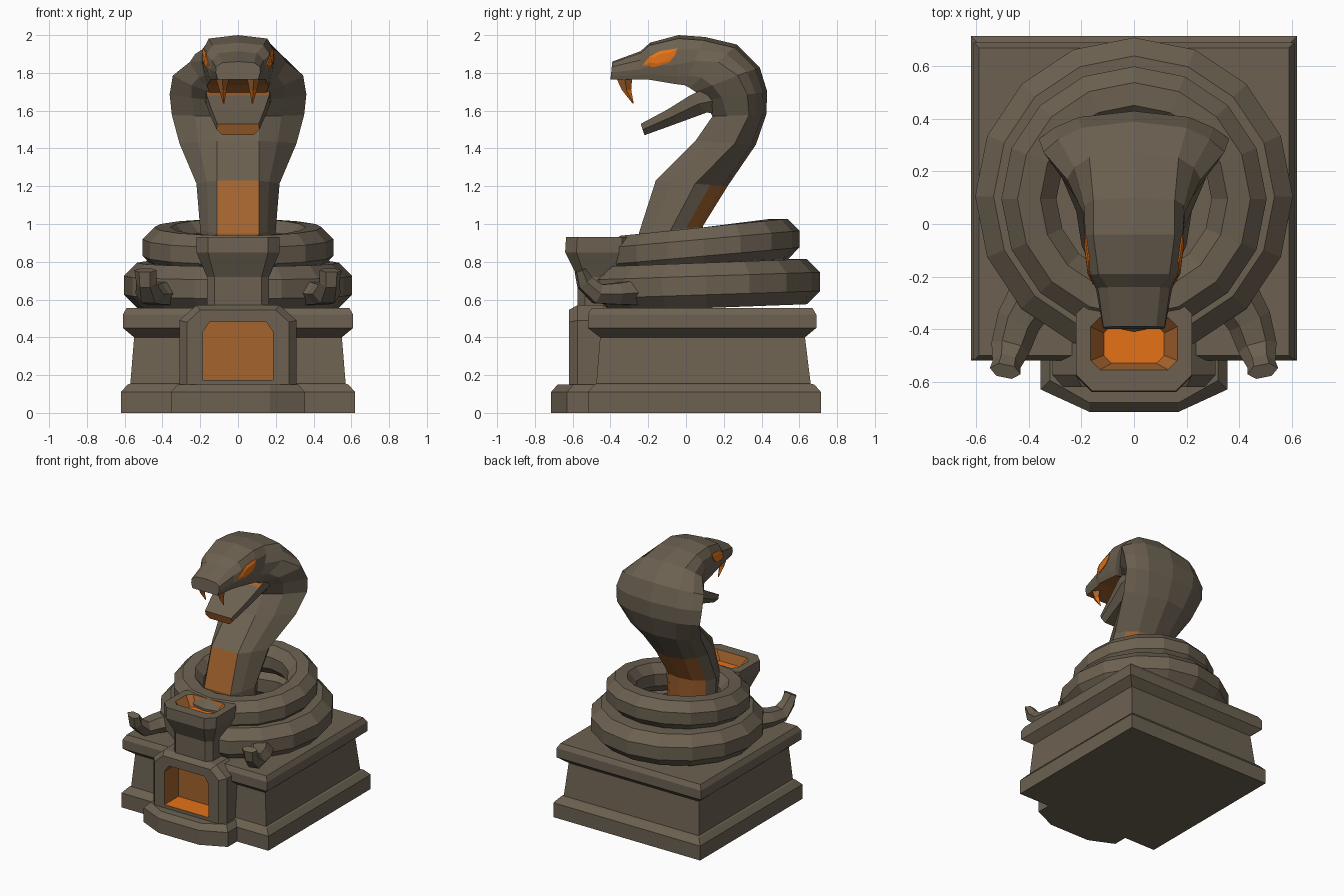
import bpy, bmesh, math
from mathutils import Vector
from mathutils.bvhtree import BVHTree

if "Cube" in bpy.data.objects:
    bpy.data.objects.remove(bpy.data.objects["Cube"])


def material(name, rgb):
    m = bpy.data.materials.new(name)
    m.diffuse_color = (*rgb, 1)
    m.use_nodes = True
    m.node_tree.nodes["Principled BSDF"].inputs["Base Color"].default_value = m.diffuse_color
    return m


STONE, DULL, BRIGHT = 0, 1, 2
MATS = [material("stone_grey", (0.150, 0.120, 0.083)),
        material("dull_orange", (0.37, 0.125, 0.027)),
        material("bright_orange", (0.78, 0.17, 0.008))]


def loft(name, rings, rule=lambda i, j: STONE, caps=(STONE, STONE), loop=False):
    """Skin a list of equal-length point rings; rule(i, j) gives the face colour."""
    bm = bmesh.new()
    vs = [[bm.verts.new(p) for p in r] for r in rings]
    n = len(vs[0])
    for i in range(len(vs) if loop else len(vs) - 1):
        a, b = vs[i], vs[(i + 1) % len(vs)]
        for j in range(n):
            k = (j + 1) % n
            bm.faces.new((a[j], a[k], b[k], b[j])).material_index = rule(i, j)
    if not loop:
        bm.faces.new(vs[0]).material_index = caps[0]
        bm.faces.new(vs[-1]).material_index = caps[1]
    bmesh.ops.recalc_face_normals(bm, faces=bm.faces)
    me = bpy.data.meshes.new(name)
    bm.to_mesh(me)
    bm.free()
    for m in MATS:
        me.materials.append(m)
    ob = bpy.data.objects.new(name, me)
    bpy.context.collection.objects.link(ob)
    return ob


def rect(w, y0, y1, z):
    return [(-w, y0, z), (w, y0, z), (w, y1, z), (-w, y1, z)]


def octagon(w, y0, y1, c, z):
    return [(-w + c, y0, z), (w - c, y0, z), (w, y0 + c, z), (w, y1 - c, z),
            (w - c, y1, z), (-w + c, y1, z), (-w, y1 - c, z), (-w, y0 + c, z)]


# Stepped plinth with moulded foot and cornice
plinth = loft("plinth", [
    rect(.62, -.52, .715, 0), rect(.62, -.52, .715, .11), rect(.585, -.485, .68, .15),
    rect(.57, -.475, .66, .155), rect(.55, -.455, .63, .40), rect(.61, -.52, .69, .45),
    rect(.61, -.52, .69, .52), rect(.59, -.50, .67, .555)])

# Opening for the alcove
cutter = loft("alcove_cutter", [rect(.25, -.8, -.44, .16), rect(.25, -.8, -.44, .52)])
cutter.hide_render = True
cutter.hide_set(True)
cut = plinth.modifiers.new("alcove_opening", 'BOOLEAN')
cut.operation, cut.solver, cut.object = 'DIFFERENCE', 'EXACT', cutter


# Doorstep in front of the alcove
def step_ring(s, z):
    return [(-.355 + s, -.45, z), (-.355 + s, -.63 + s, z), (-.17, -.715 + s, z),
            (.17, -.715 + s, z), (.355 - s, -.63 + s, z), (.355 - s, -.45, z)]


loft("doorstep", [step_ring(0, 0), step_ring(0, .11), step_ring(.035, .15)])


# Alcove surround: outer frame, front face, recessed niche
def arch(y, w, wt, z0, zs, zt):
    return [(-w, y, z0), (-w, y, zs), (-wt, y, zt), (wt, y, zt), (w, y, zs), (w, y, z0)]


loft("alcove_surround", [
    arch(-.435, .31, .22, .05, .49, .57), arch(-.575, .31, .22, .05, .49, .57),
    arch(-.62, .27, .20, .05, .48, .545), arch(-.62, .185, .15, .175, .43, .48),
    arch(-.455, .185, .15, .175, .43, .48)],
    lambda i, j: STONE if i < 3 else (BRIGHT if j == 5 else DULL), (STONE, DULL))

# Offering bowl on its pedestal
loft("offering_bowl", [
    octagon(.165, -.575, -.30, .04, .53), octagon(.165, -.575, -.30, .04, .72),
    octagon(.22, -.64, -.28, .06, .85), octagon(.22, -.635, -.28, .06, .93),
    octagon(.165, -.555, -.355, .035, .93), octagon(.115, -.53, -.385, .03, .86)],
    lambda i, j: DULL if i == 4 else STONE, (STONE, BRIGHT))


# Two stacked body coils
def coil(name, cy, radius, half_w, half_h, z_mid, tilt, n=16, sides=8):
    rings = []
    for i in range(n):
        a = math.tau * i / n
        ring = []
        for j in range(sides):
            b = math.tau * (j + .5) / sides
            r = radius + 1.08 * half_w * math.cos(b)
            ring.append((r * math.cos(a), cy + r * math.sin(a),
                         z_mid + tilt * math.sin(a) + 1.08 * half_h * math.sin(b)))
        rings.append(ring)
    loft(name, rings, loop=True)


coil("lower_coil", .105, .485, .12, .12, .675, .02)
coil("upper_coil", .095, .40, .105, .108, .875, .045)

# Paired tail tips curling up at the front corners
for side, name in ((-1, "tail_tip_left"), (1, "tail_tip_right")):
    path = [((.36, -.24, .64), .10, .08), ((.44, -.37, .63), .085, .065),
            ((.47, -.47, .63), .075, .06), ((.485, -.535, .69), .055, .05),
            ((.49, -.56, .755), .06, .03)]
    rings = []
    for k, (p, w, h) in enumerate(path):
        d = Vector(path[min(k + 1, 4)][0]) - Vector(path[max(k - 1, 0)][0])
        across = d.cross(Vector((0, 0, 1))).normalized()
        up = across.cross(d).normalized()
        rings.append([])
        for j in range(6):
            a = math.tau * j / 6
            q = Vector(p) + across * w * math.cos(a) + up * h * math.sin(a)
            rings[-1].append((side * q.x, q.y, q.z))
    loft(name, rings)


# Neck, hood and upper head as one loft: belly point, back point, widths, widest position
def body_ring(f, b, w, wf, wb, t):
    def at(x, s):
        return (x, f[0] + (b[0] - f[0]) * s, f[1] + (b[1] - f[1]) * s)
    half = [(wf, 0), ((wf + w) / 2, t * .4), (w, t),
            ((w + wb) / 2 + .015, t + (.9 - t) * .6), (wb, .93)]
    return ([at(x, s) for x, s in half] + [at(0, 1)]
            + [at(-x, s) for x, s in reversed(half)])


BODY = [
    ((-.22, .72), (.06, .70), .19, .11, .10, .5),
    ((-.25, .95), (.09, .99), .20, .11, .10, .5),
    ((-.16, 1.23), (.22, 1.20), .22, .11, .12, .55),
    ((.05, 1.44), (.37, 1.42), .31, .11, .16, .65),
    ((.14, 1.57), (.425, 1.58), .35, .11, .20, .68),
    ((.10, 1.655), (.43, 1.70), .362, .13, .21, .68),
    ((.05, 1.70), (.39, 1.83), .345, .15, .20, .66),
    ((.02, 1.72), (.27, 1.95), .255, .16, .17, .6),
    ((-.01, 1.735), (.10, 1.99), .195, .165, .155, .5),
    ((-.05, 1.74), (-.04, 2.0), .187, .16, .155, .4),
    ((-.20, 1.765), (-.19, 1.96), .168, .145, .135, .35),
    ((-.25, 1.765), (-.24, 1.915), .145, .13, .10, .35),
    ((-.40, 1.765), (-.39, 1.86), .118, .105, .085, .4)]


def body_colour(i, j):
    if j == 10 and (i < 2 or i > 3):      # lower belly, throat and palate
        return DULL
    if i < 2 and 3 <= j <= 6:             # band on the back of the neck
        return DULL
    return STONE


body = loft("hooded_neck_and_head", [body_ring(*s) for s in BODY], body_colour)


# Open lower jaw
def jaw_ring(top, bot, w):
    return [(-w, *top), (w, *top), (w * 1.03, top[0] * .5 + bot[0] * .5, top[1] * .5 + bot[1] * .5),
            (w * .75, *bot), (-w * .75, *bot), (-w * 1.03, top[0] * .5 + bot[0] * .5, top[1] * .5 + bot[1] * .5)]


loft("lower_jaw", [
    jaw_ring((.12, 1.73), (.20, 1.58), .17), jaw_ring((.02, 1.68), (.11, 1.59), .165),
    jaw_ring((-.10, 1.605), (-.04, 1.535), .14), jaw_ring((-.24, 1.53), (-.22, 1.47), .11)],
    lambda i, j: DULL if i == 0 and j == 0 else STONE, (STONE, DULL))

# Fangs
for side, name in ((-1, "fang_left"), (1, "fang_right")):
    loft(name, [
        [(side * (.082 + dx), y, 1.775) for dx, y in ((-.035, -.325), (0, -.37), (.035, -.325), (0, -.285))],
        [(side * (.08 + dx), y, 1.71) for dx, y in ((-.02, -.315), (0, -.34), (.02, -.315), (0, -.29))],
        [(side * (.076 + dx), y, 1.638) for dx, y in ((-.003, -.28), (0, -.283), (.003, -.28), (0, -.277))]],
        lambda i, j: DULL if i == 0 else BRIGHT, (DULL, BRIGHT))

# Slanted eyes: thin plates projected onto the sides of the head
tree = BVHTree.FromObject(body, bpy.context.evaluated_depsgraph_get())
outline = [(-.23, 1.84), (-.195, 1.885), (-.14, 1.915), (-.045, 1.93), (-.06, 1.89), (-.09, 1.855), (-.17, 1.83)]
centre = (-.13, 1.878)
for side, name in ((-1, "eye_left"), (1, "eye_right")):
    rings = []
    for scale, lift in ((1, -.004), (1, .005), (.6, .008), (.15, .008)):
        ring = []
        for y, z in outline:
            y = centre[0] + (y - centre[0]) * scale
            z = centre[1] + (z - centre[1]) * scale
            hit = tree.ray_cast(Vector((side, y, z)), Vector((-side, 0, 0)))[0]
            ring.append((hit.x + side * lift, y, z))
        rings.append(ring)
    loft(name, rings, lambda i, j: BRIGHT, (BRIGHT, BRIGHT))
